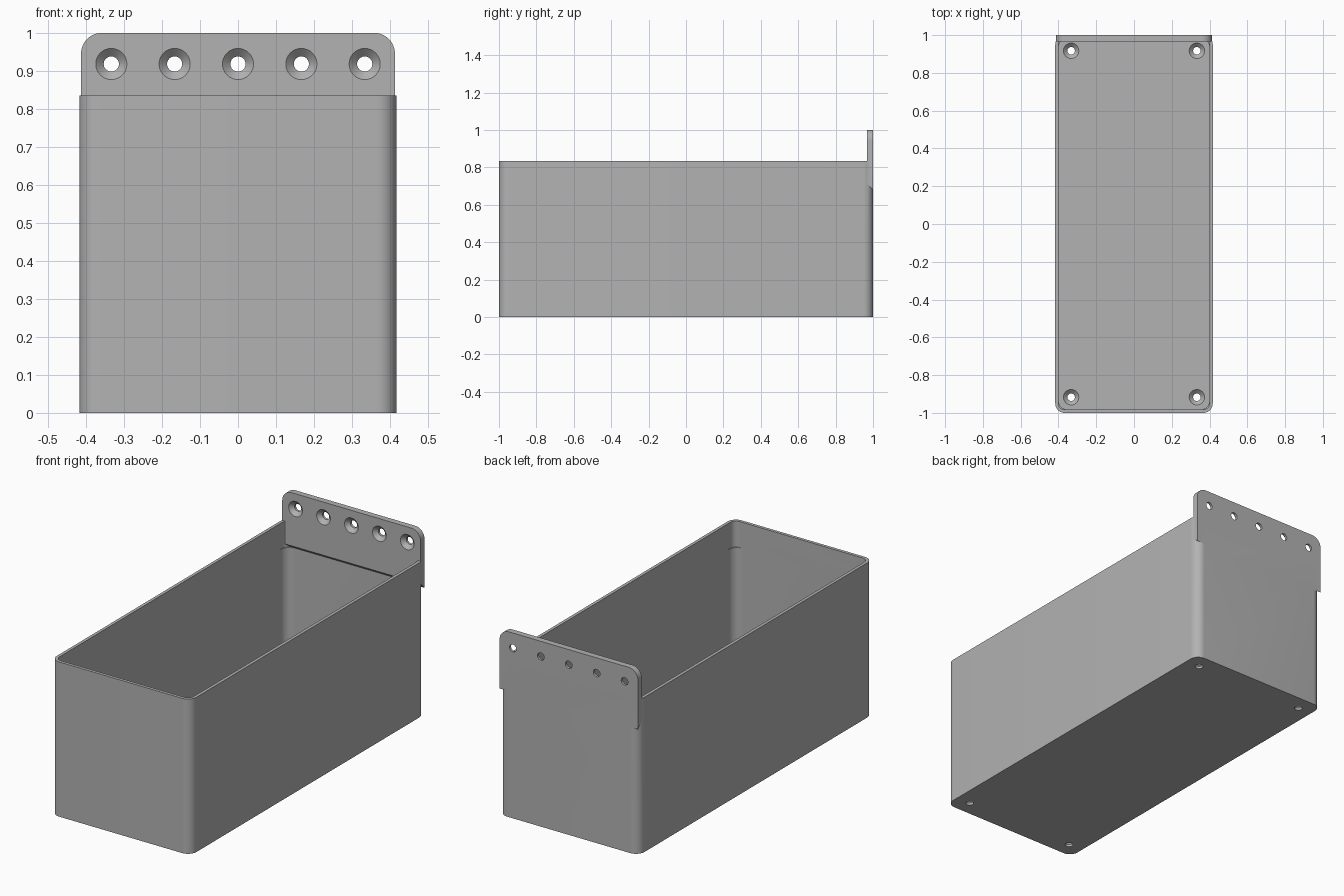
import bpy, bmesh, math

cube = bpy.data.objects.get("Cube")
if cube:
    bpy.data.objects.remove(cube, do_unlink=True)

HX, HY, RIM = 0.417, 1.0, 0.835      # bin half sizes and rim height
WALL, FLOOR, PLATE = 0.017, 0.033, 0.033
LEDGE = 0.695                        # height where the mounting plate starts

grey = bpy.data.materials.new("plastic_grey")
grey.use_nodes = True
colour = (0.45, 0.45, 0.45, 1)
grey.diffuse_color = colour
grey.node_tree.nodes["Principled BSDF"].inputs["Base Color"].default_value = colour


def add_object(name, bm):
    bmesh.ops.recalc_face_normals(bm, faces=bm.faces)
    mesh = bpy.data.meshes.new(name)
    bm.to_mesh(mesh)
    bm.free()
    mesh.materials.append(grey)
    obj = bpy.data.objects.new(name, mesh)
    bpy.context.collection.objects.link(obj)
    return obj


def rounded_outline(hx, hy, radius, steps=10):
    points = []
    for i, (sx, sy) in enumerate([(1, 1), (-1, 1), (-1, -1), (1, -1)]):
        for k in range(steps + 1):
            a = math.pi / 2 * (i + k / steps)
            points.append((sx * (hx - radius) + radius * math.cos(a),
                           sy * (hy - radius) + radius * math.sin(a)))
    return points


def prism(name, base, offset):
    bm = bmesh.new()
    face = bm.faces.new([bm.verts.new(p) for p in base])
    top = bmesh.ops.extrude_face_region(bm, geom=[face])["geom"]
    bmesh.ops.translate(bm, vec=offset,
                        verts=[v for v in top if isinstance(v, bmesh.types.BMVert)])
    return add_object(name, bm)


def rounded_box(name, hx, hy, radius, z0, z1):
    base = [(x, y, z0) for x, y in rounded_outline(hx, hy, radius)]
    return prism(name, base, (0, 0, z1 - z0))


def screw_cutter(name, location, tilt=0):
    # Countersunk hole: the wide end lies at the location, pointing to local +z
    profile = [(0, -0.1), (0.02, -0.1), (0.02, -0.02), (0.041, 0), (0.041, 0.012), (0, 0.012)]
    bm = bmesh.new()
    verts = [bm.verts.new((r, 0, z)) for r, z in profile]
    edges = [bm.edges.new(pair) for pair in zip(verts, verts[1:])]
    bmesh.ops.spin(bm, geom=verts + edges, cent=(0, 0, 0), axis=(0, 0, 1),
                   angle=math.tau, steps=32, use_duplicate=False)
    bmesh.ops.remove_doubles(bm, verts=bm.verts, dist=0.0001)
    obj = add_object(name, bm)
    obj.location = location
    obj.rotation_euler.x = tilt
    return obj


def combine(target, other, operation):
    mod = target.modifiers.new(operation.lower(), "BOOLEAN")
    mod.operation = operation
    mod.solver = "EXACT"
    mod.object = other
    other.hide_render = True
    bpy.context.view_layer.update()
    with bpy.context.temp_override(object=target, active_object=target):
        bpy.ops.object.modifier_apply(modifier=mod.name)
    bpy.data.objects.remove(other, do_unlink=True)


# Open bin with rounded corners, slightly squarer inside above the ledge
storage_bin = rounded_box("storage_bin", HX, HY, 0.05, 0, RIM)
combine(storage_bin, rounded_box("lower_cavity", HX - WALL, HY - WALL, 0.05, FLOOR, 0.75),
        "DIFFERENCE")
combine(storage_bin, rounded_box("upper_cavity", HX - WALL, HY - WALL, 0.033, LEDGE, 1.1),
        "DIFFERENCE")

# Mounting plate with rounded top corners and a sloping lower edge
half = 0.413
arch = [(x, z + 0.5) for x, z in rounded_outline(half, 0.5, 0.055) if z > 0]
outline = arch + [(-half, 0.68), (half, 0.68)]
plate = prism("mounting_plate", [(x, HY, z) for x, z in outline], (0, -PLATE, 0))
for v in plate.data.vertices:
    if v.co.z < 0.69 and v.co.y < HY - PLATE / 2:
        v.co.z += PLATE
combine(storage_bin, plate, "UNION")

# Countersunk holes through the plate and the floor
for i in range(-2, 3):
    hole = screw_cutter("plate_hole", (i / 6, HY - PLATE, 0.918), math.pi / 2)
    combine(storage_bin, hole, "DIFFERENCE")
for x in (-0.333, 0.333):
    for y in (-0.917, 0.917):
        combine(storage_bin, screw_cutter("floor_hole", (x, y, FLOOR)), "DIFFERENCE")

bpy.ops.object.select_all(action="DESELECT")
storage_bin.select_set(True)
bpy.context.view_layer.objects.active = storage_bin
bpy.ops.object.shade_smooth_by_angle(angle=math.radians(30))
